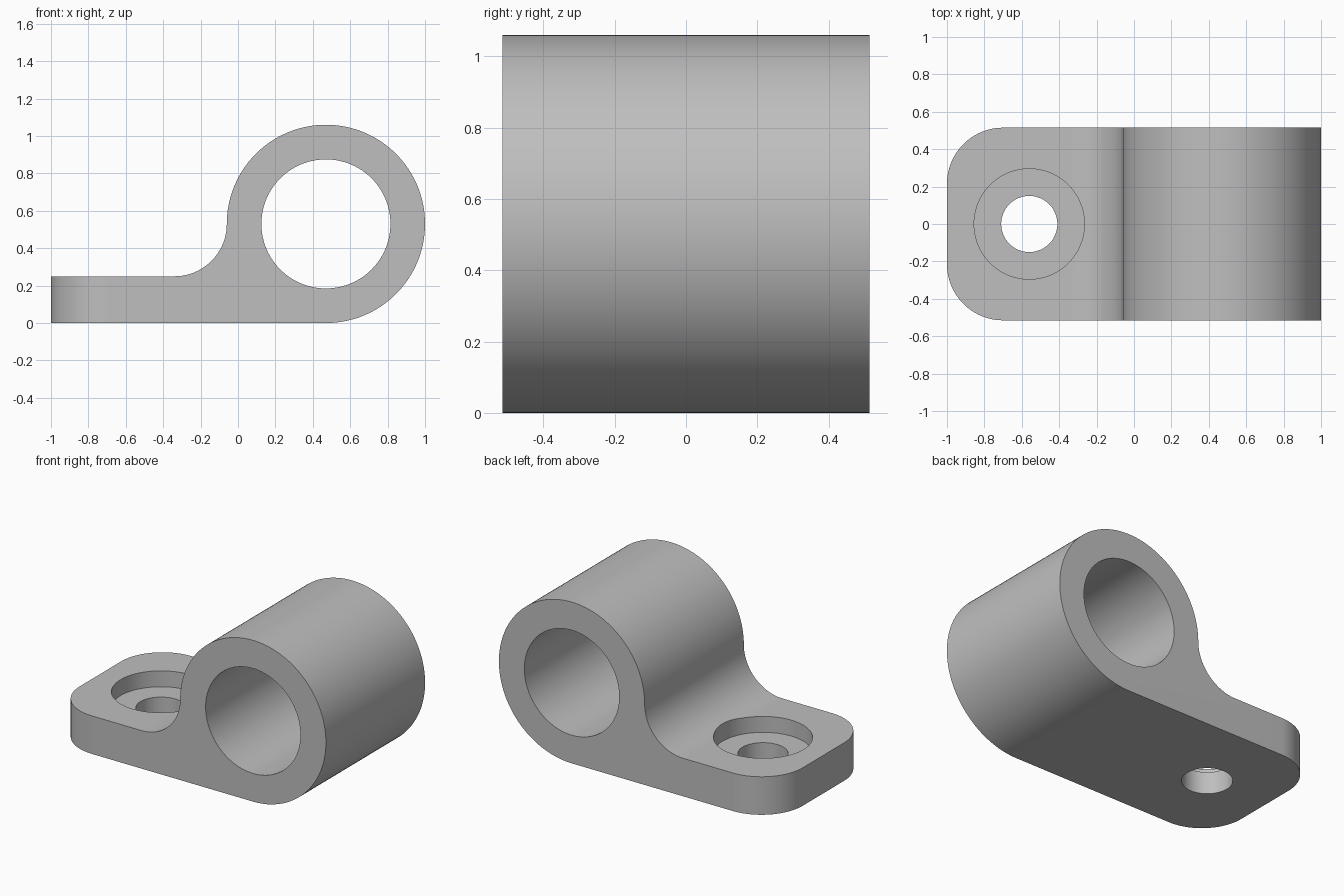
import bpy, bmesh
from math import sin, cos, pi, radians

cube = bpy.data.objects.get("Cube")
if cube:
    bpy.data.objects.remove(cube, do_unlink=True)

HALF_W = 0.515                 # half width along y
RING_X, RING_R, BORE_R = 0.47, 0.53, 0.345
PLATE_Z, FILLET_R, CORNER_R = 0.25, 0.28, 0.3
BOLT_X, BOLT_R, RECESS_R, RECESS_Z = -0.56, 0.15, 0.295, 0.145

grey = bpy.data.materials.new("plain grey")
grey.use_nodes = True
colour = (0.52, 0.52, 0.52, 1)
grey.diffuse_color = colour
grey.node_tree.nodes["Principled BSDF"].inputs["Base Color"].default_value = colour


def arc(cx, cz, r, start, end, n):
    angles = [radians(start + (end - start) * i / n) for i in range(n + 1)]
    return [(cx + r * cos(a), cz + r * sin(a)) for a in angles]


def cutter(name, r, depth, location, tilt=0):
    bpy.ops.mesh.primitive_cylinder_add(vertices=96, radius=r, depth=depth,
                                        location=location, rotation=(tilt, 0, 0))
    ob = bpy.context.object
    ob.name = name
    ob.hide_render = True
    return ob


# Side profile: foot, round barrel and the fillet joining them
profile = [(-1, 0)]
profile += arc(RING_X, RING_R, RING_R, -90, 180, 96)
profile += arc(RING_X - RING_R - FILLET_R, PLATE_Z + FILLET_R, FILLET_R, 0, -90, 32)[1:]
profile += [(-1, PLATE_Z)]

# Extrude the profile across the width
bm = bmesh.new()
face = bm.faces.new([bm.verts.new((x, -HALF_W, z)) for x, z in profile])
ext = bmesh.ops.extrude_face_region(bm, geom=[face])
moved = [v for v in ext["geom"] if isinstance(v, bmesh.types.BMVert)]
bmesh.ops.translate(bm, verts=moved, vec=(0, 2 * HALF_W, 0))

# Round the two upright corners of the foot
corners = [e for e in bm.edges
           if all(v.co.x < -0.99 for v in e.verts)
           and abs(e.verts[0].co.z - e.verts[1].co.z) > 0.1]
bmesh.ops.bevel(bm, geom=corners, offset=CORNER_R, segments=24,
                profile=0.5, affect='EDGES')
bmesh.ops.recalc_face_normals(bm, faces=bm.faces)
mesh = bpy.data.meshes.new("clamp_bracket")
bm.to_mesh(mesh)
bm.free()
bracket = bpy.data.objects.new("clamp_bracket", mesh)
bpy.context.collection.objects.link(bracket)

# Barrel bore, bolt hole and its flat-bottomed recess
cutters = [cutter("bore_cutter", BORE_R, 2, (RING_X, 0, RING_R), pi / 2),
           cutter("bolt_hole_cutter", BOLT_R, 1, (BOLT_X, 0, 0)),
           cutter("recess_cutter", RECESS_R, 0.4, (BOLT_X, 0, RECESS_Z + 0.2))]
for c in cutters:
    mod = bracket.modifiers.new(c.name, 'BOOLEAN')
    mod.operation = 'DIFFERENCE'
    mod.solver = 'EXACT'
    mod.object = c

# Keep the cut mesh and drop the cutters
deps = bpy.context.evaluated_depsgraph_get()
cut_mesh = bpy.data.meshes.new_from_object(bracket.evaluated_get(deps))
bracket.modifiers.clear()
bracket.data = cut_mesh
for c in cutters:
    bpy.data.objects.remove(c, do_unlink=True)

cut_mesh.materials.clear()
cut_mesh.materials.append(grey)
for p in cut_mesh.polygons:
    p.material_index = 0

bpy.ops.object.select_all(action='DESELECT')
bracket.select_set(True)
bpy.context.view_layer.objects.active = bracket
bpy.ops.object.shade_smooth_by_angle(angle=radians(30))
